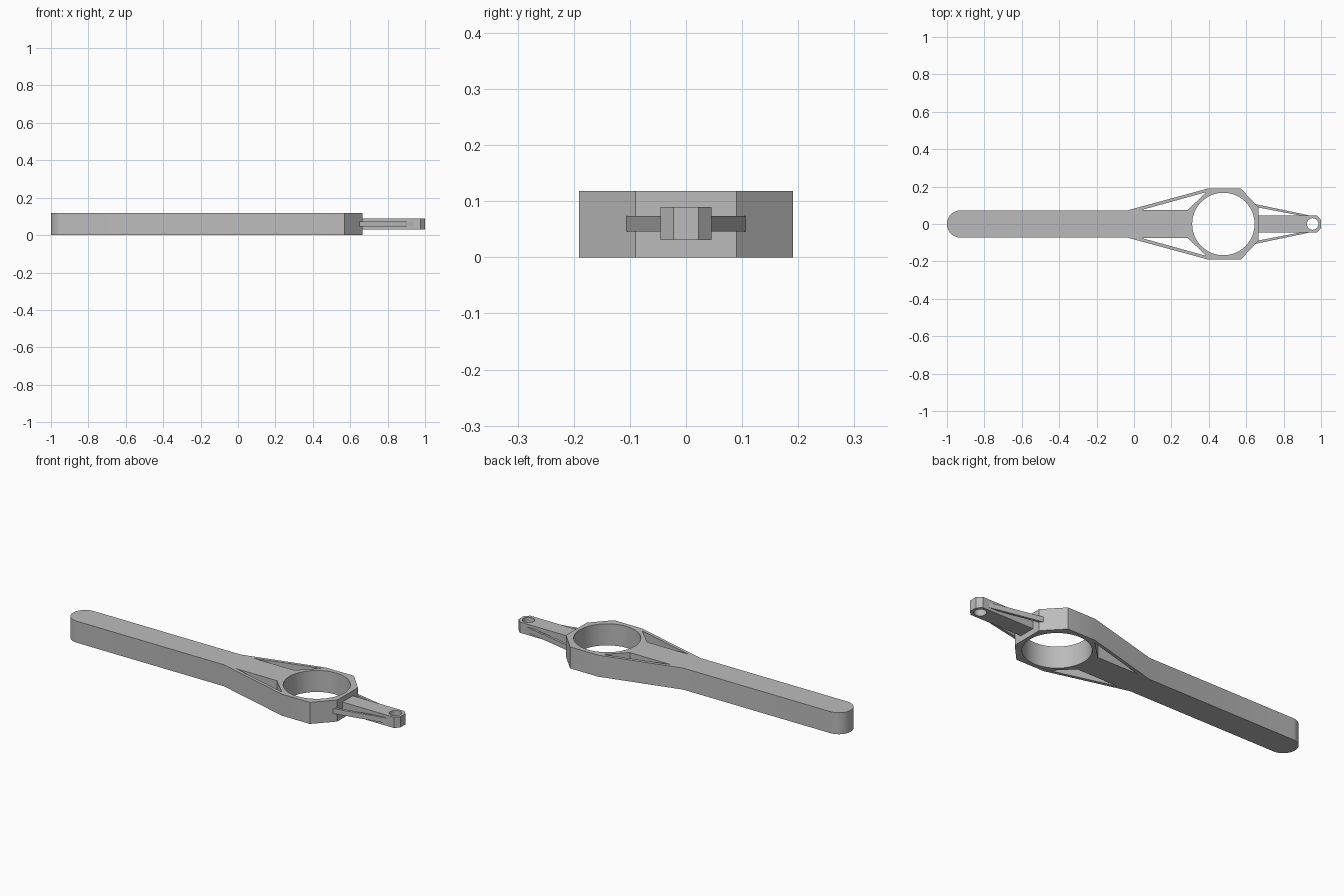
import bpy, bmesh, math

if "Cube" in bpy.data.objects:
    bpy.data.objects.remove(bpy.data.objects["Cube"])

grey = bpy.data.materials.new("plain_grey")
grey.diffuse_color = (0.5, 0.5, 0.5, 1)
grey.use_nodes = True
grey.node_tree.nodes["Principled BSDF"].inputs["Base Color"].default_value = grey.diffuse_color


def arc(cx, cy, r, a0, a1, n):
    """Points along an arc, both ends included."""
    return [(cx + r * math.cos(math.radians(a0 + (a1 - a0) * i / n)),
             cy + r * math.sin(math.radians(a0 + (a1 - a0) * i / n))) for i in range(n + 1)]


def circle(cx, cy, r, n):
    return arc(cx, cy, r, 0, 360, n)[:-1]


def flip(points):
    """Mirror an outline across the long axis."""
    return [(x, -y) for x, y in reversed(points)]


def plate(name, loops, z0, z1):
    """Extrude an outline (first loop) with cut-outs (other loops) from z0 to z1."""
    curve = bpy.data.curves.new(name, 'CURVE')
    curve.dimensions = '2D'
    curve.fill_mode = 'BOTH'
    curve.extrude = (z1 - z0) / 2
    for loop in loops:
        s = curve.splines.new('POLY')
        s.points.add(len(loop) - 1)
        for p, (x, y) in zip(s.points, loop):
            p.co = (x, y, 0, 1)
        s.use_cyclic_u = True
    ob = bpy.data.objects.new(name, curve)
    bpy.context.collection.objects.link(ob)
    bpy.ops.object.select_all(action='DESELECT')
    ob.select_set(True)
    bpy.context.view_layer.objects.active = ob
    bpy.ops.object.convert(target='MESH')
    ob = bpy.context.object
    bm = bmesh.new()
    bm.from_mesh(ob.data)
    bmesh.ops.remove_doubles(bm, verts=bm.verts, dist=1e-5)
    bmesh.ops.translate(bm, verts=bm.verts, vec=(0, 0, (z0 + z1) / 2))
    bmesh.ops.recalc_face_normals(bm, faces=bm.faces)
    bm.to_mesh(ob.data)
    bm.free()
    ob.data.materials.clear()
    ob.data.materials.append(grey)
    bpy.ops.object.shade_smooth_by_angle(angle=math.radians(30))
    return ob


# Handle, side struts and ring housing in one thick plate
half = [(0.665, 0.09), (0.57, 0.191), (0.40, 0.191), (-0.035, 0.073)]
outline = half + arc(-0.927, 0, 0.073, 90, 270, 24) + flip(half)
window = [(0.04, 0.075), (0.288, 0.075), (0.385, 0.17)]
plate("handle_and_ring", [outline, circle(0.478, 0, 0.167, 64), window, flip(window)], 0, 0.118)

# Narrow tail with chamfered tip and pin hole
tip = [(1.0, 0.022), (0.977, 0.045), (0.65, 0.045)]
plate("tail", [tip + flip(tip), circle(0.955, 0, 0.031, 32)], 0.031, 0.09)

# Thin braces between ring and tail
brace = [(0.645, 0.107), (0.645, 0.092), (0.885, 0.046), (0.885, 0.04), (0.96, 0.04), (0.89, 0.056)]
plate("brace_back", [brace], 0.046, 0.074)
plate("brace_front", [flip(brace)], 0.046, 0.074)
